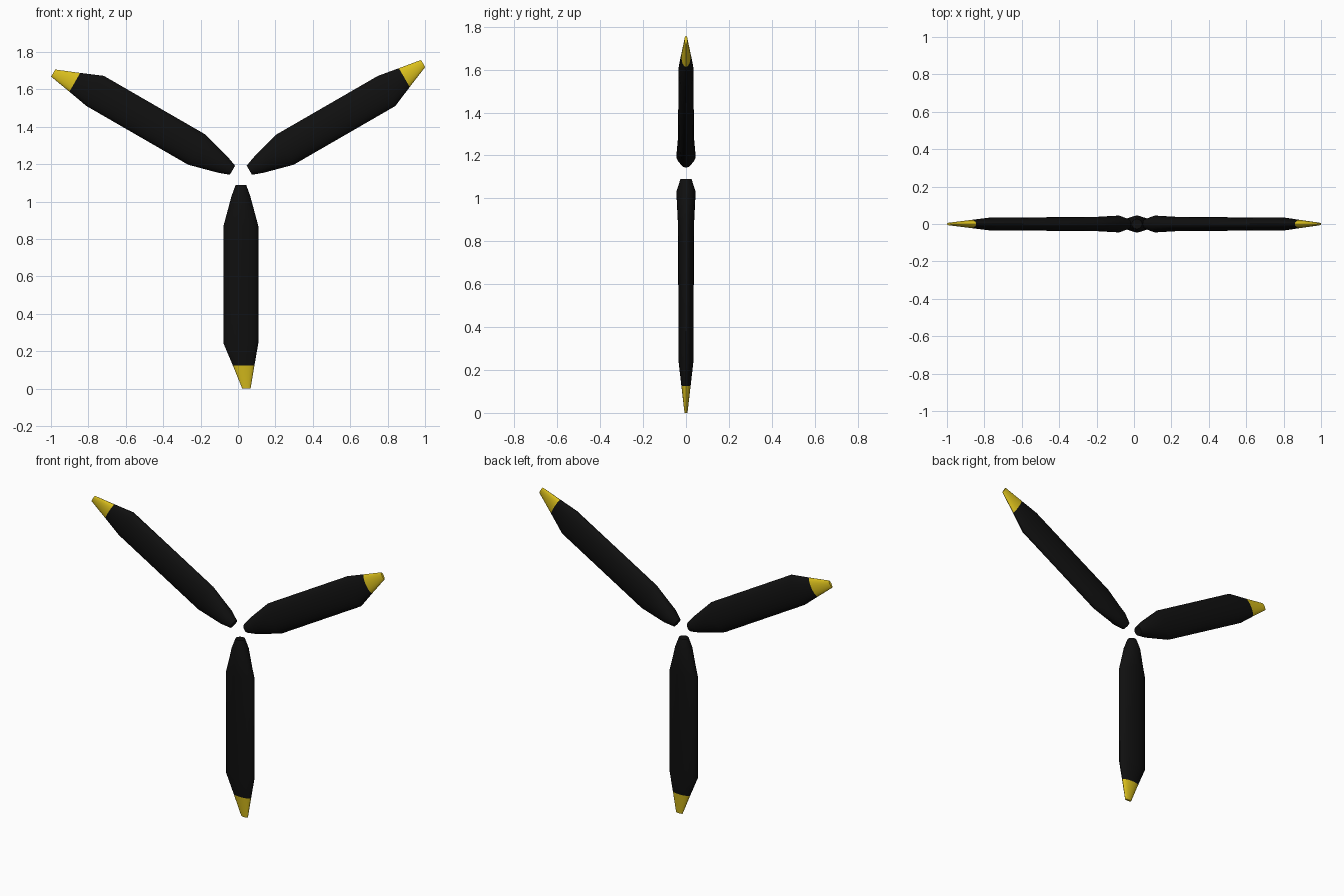
import bpy
import bmesh
import math
from mathutils import Matrix

cube = bpy.data.objects.get("Cube")
if cube:
    bpy.data.objects.remove(cube, do_unlink=True)


def material(name, color):
    mat = bpy.data.materials.new(name)
    mat.use_nodes = True
    mat.diffuse_color = color
    bsdf = mat.node_tree.nodes["Principled BSDF"]
    bsdf.inputs["Base Color"].default_value = color
    bsdf.inputs["Roughness"].default_value = 0.6
    return mat


black = material("matte black", (0.005, 0.005, 0.005, 1))
yellow = material("tip yellow", (0.7, 0.52, 0.012, 1))

HUB_X, HUB_Z = 0.0155, 1.142
SIDES = 24
TIP_START = 1.017

# Blade stations: distance from hub, sideways offset, half width, half thickness
STATIONS = [
    (0.052, 0.0, 0.028, 0.026),
    (0.112, 0.0, 0.050, 0.045),
    (0.272, 0.0, 0.093, 0.037),
    (0.900, 0.0, 0.093, 0.035),
    (TIP_START, 0.0145, 0.058, 0.0215),
    (1.142, 0.0295, 0.022, 0.007),
]


def build_blade(name, angle):
    bm = bmesh.new()
    # Elliptical cross-sections lofted along the blade
    rings = []
    for dist, offset, width, thick in STATIONS:
        ring = []
        for i in range(SIDES):
            a = math.tau * i / SIDES
            ring.append(bm.verts.new((offset + width * math.cos(a), thick * math.sin(a), -dist)))
        rings.append(ring)
    for inner, outer in zip(rings, rings[1:]):
        for i in range(SIDES):
            j = (i + 1) % SIDES
            bm.faces.new((inner[i], inner[j], outer[j], outer[i]))
    bm.faces.new(rings[0])
    bm.faces.new(rings[-1])
    bmesh.ops.recalc_face_normals(bm, faces=bm.faces)

    # Painted safety tip
    for face in bm.faces:
        face.material_index = int(-face.calc_center_median().z > TIP_START)

    # Swing the blade to its place around the hub
    bm.transform(Matrix.Translation((HUB_X, 0, HUB_Z)) @ Matrix.Rotation(angle, 4, 'Y'))
    mesh = bpy.data.meshes.new(name)
    bm.to_mesh(mesh)
    bm.free()
    mesh.materials.append(black)
    mesh.materials.append(yellow)
    obj = bpy.data.objects.new(name, mesh)
    bpy.context.collection.objects.link(obj)
    bpy.ops.object.select_all(action='DESELECT')
    obj.select_set(True)
    bpy.context.view_layer.objects.active = obj
    bpy.ops.object.shade_smooth_by_angle(angle=math.radians(30))


# Three propeller blades, evenly spaced
for index, label in enumerate(("lower_blade", "upper_right_blade", "upper_left_blade")):
    build_blade(label, math.tau * index / 3)
